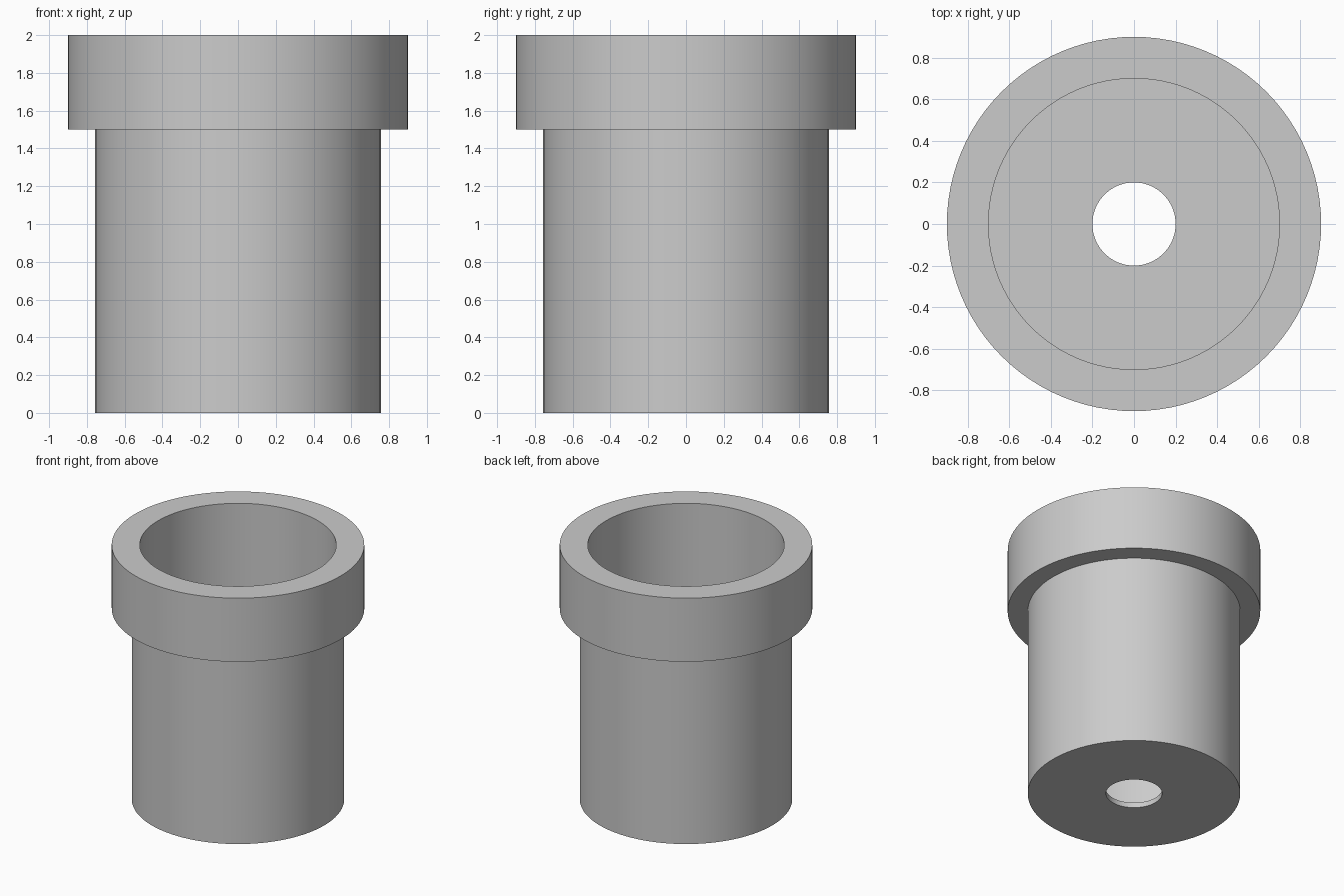
import bpy, bmesh, math

cube = bpy.data.objects.get("Cube")
if cube:
    bpy.data.objects.remove(cube, do_unlink=True)

# Main dimensions
HOLE_R, BORE_R, BODY_R, RIM_R = 0.20, 0.70, 0.757, 0.90
FLOOR_Z, RIM_Z, TOP_Z = 0.04, 1.50, 2.0
SEGMENTS = 96

# Plain grey material
grey = bpy.data.materials.new("light_grey")
grey.use_nodes = True
colour = (0.6, 0.6, 0.6, 1)
grey.diffuse_color = colour
grey.node_tree.nodes["Principled BSDF"].inputs["Base Color"].default_value = colour


def lathe(name, profile):
    """Spin a closed (radius, height) profile around the z axis."""
    bm = bmesh.new()
    verts = [bm.verts.new((r, 0, z)) for r, z in profile]
    edges = [bm.edges.new((v, verts[i - 1])) for i, v in enumerate(verts)]
    bmesh.ops.spin(bm, geom=verts + edges, cent=(0, 0, 0), axis=(0, 0, 1),
                   angle=math.tau, steps=SEGMENTS, use_merge=True)
    bmesh.ops.remove_doubles(bm, verts=bm.verts, dist=0.0001)
    bmesh.ops.recalc_face_normals(bm, faces=bm.faces)
    mesh = bpy.data.meshes.new(name)
    bm.to_mesh(mesh)
    bm.free()
    mesh.materials.append(grey)
    obj = bpy.data.objects.new(name, mesh)
    bpy.context.collection.objects.link(obj)
    bpy.ops.object.select_all(action="DESELECT")
    obj.select_set(True)
    bpy.context.view_layer.objects.active = obj
    bpy.ops.object.shade_smooth_by_angle(angle=math.radians(30))
    return obj


# Hollow cup with a thick collar and a drain hole in its thin floor
lathe("collared_cup", [
    (HOLE_R, 0), (BODY_R, 0), (BODY_R, RIM_Z), (RIM_R, RIM_Z),
    (RIM_R, TOP_Z), (BORE_R, TOP_Z), (BORE_R, FLOOR_Z), (HOLE_R, FLOOR_Z),
])
